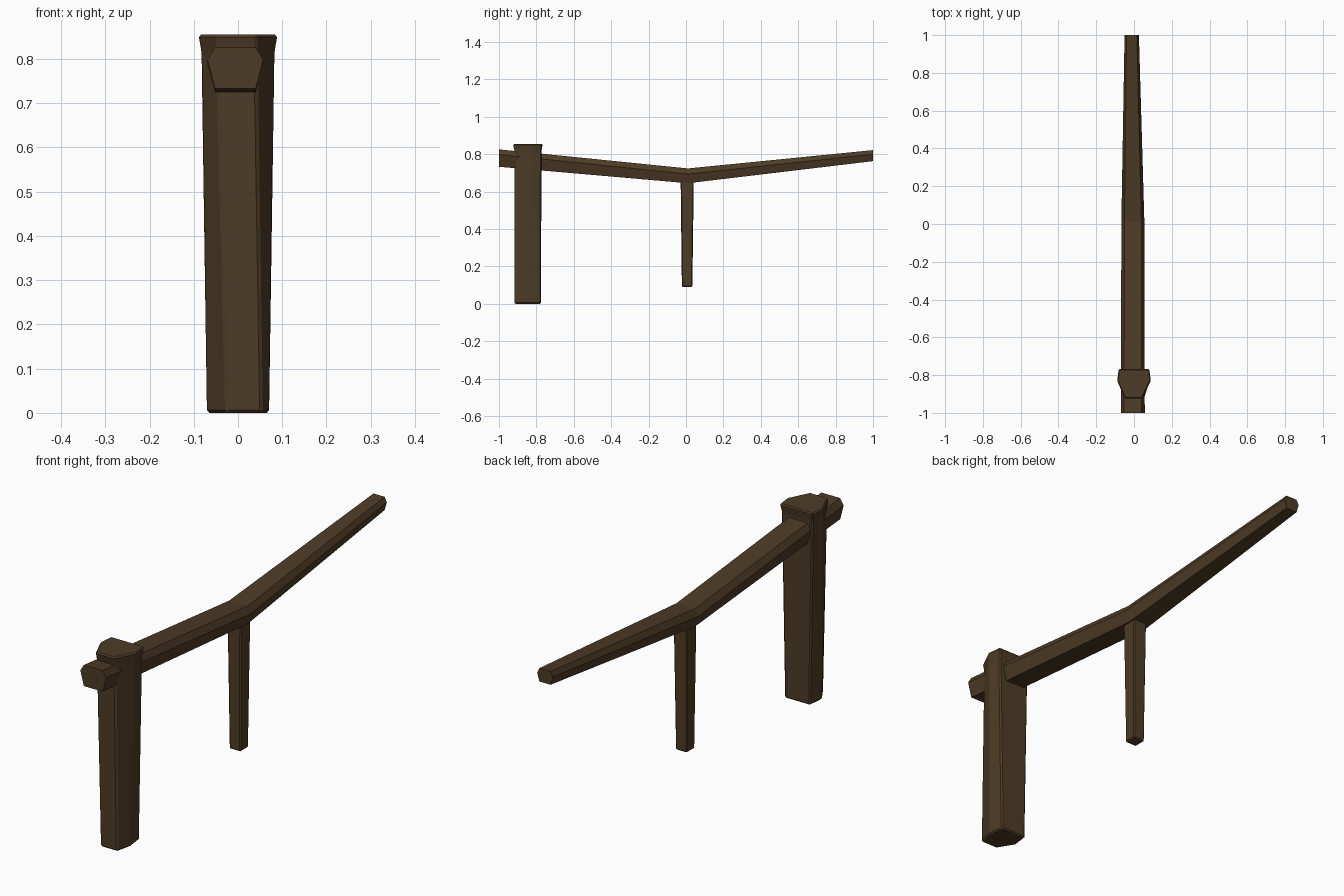
import bpy, bmesh

if "Cube" in bpy.data.objects:
    bpy.data.objects.remove(bpy.data.objects["Cube"])

wood = bpy.data.materials.new("dark brown wood")
wood.diffuse_color = (0.075, 0.045, 0.019, 1)
wood.use_nodes = True
wood.node_tree.nodes["Principled BSDF"].inputs["Base Color"].default_value = wood.diffuse_color


def loft(name, rings, bevel=0.0):
    """Skin equal-sized rings of points into a closed solid."""
    bm = bmesh.new()
    loops = [[bm.verts.new(p) for p in ring] for ring in rings]
    n = len(loops[0])
    for a, b in zip(loops, loops[1:]):
        for i in range(n):
            j = (i + 1) % n
            bm.faces.new((a[i], a[j], b[j], b[i]))
    bm.faces.new(loops[0][::-1])
    bm.faces.new(loops[-1])
    bmesh.ops.recalc_face_normals(bm, faces=bm.faces)
    if bevel:
        bmesh.ops.bevel(bm, geom=list(bm.edges), offset=bevel, segments=1,
                        affect='EDGES', clamp_overlap=True)
    me = bpy.data.meshes.new(name)
    bm.to_mesh(me)
    bm.free()
    me.materials.append(wood)
    ob = bpy.data.objects.new(name, me)
    bpy.context.collection.objects.link(ob)
    return ob


def post_ring(z, fl, fr, mid, back, y0, y1, y2):
    return [(fl, y0, z), (fr, y0, z), (mid, y1, z),
            (back, y2, z), (-back, y2, z), (-mid, y1, z)]


# Thick front post: six-sided, widening upward, with a flared top
loft("front_post", [
    post_ring(0.0, -0.026, 0.055, 0.071, 0.062, -0.918, -0.845, -0.775),
    post_ring(0.815, -0.048, 0.042, 0.083, 0.076, -0.916, -0.835, -0.773),
    post_ring(0.855, -0.048, 0.042, 0.090, 0.082, -0.925, -0.830, -0.766),
], 0.006)


# Bent handrail: six-sided section, tapering toward the back
def rail_ring(y, cx, half, top_half, z0, zm, z1):
    return [(cx - top_half, y, z0), (cx + top_half, y, z0), (cx + half, y, zm),
            (cx + top_half, y, z1), (cx - top_half, y, z1), (cx - half, y, zm)]


loft("handrail", [
    rail_ring(-1.0, -0.006, 0.063, 0.046, 0.733, 0.798, 0.826),
    rail_ring(0.01, -0.006, 0.061, 0.045, 0.645, 0.694, 0.724),
    rail_ring(1.0, -0.012, 0.038, 0.027, 0.763, 0.800, 0.822),
])


# Thin middle post hanging under the bend
def box_ring(z, hx, y0, y1):
    return [(-hx, y0, z), (hx, y0, z), (hx, y1, z), (-hx, y1, z)]


loft("middle_post", [
    box_ring(0.09, 0.028, -0.022, 0.034),
    box_ring(0.69, 0.034, -0.029, 0.042),
], 0.005)
